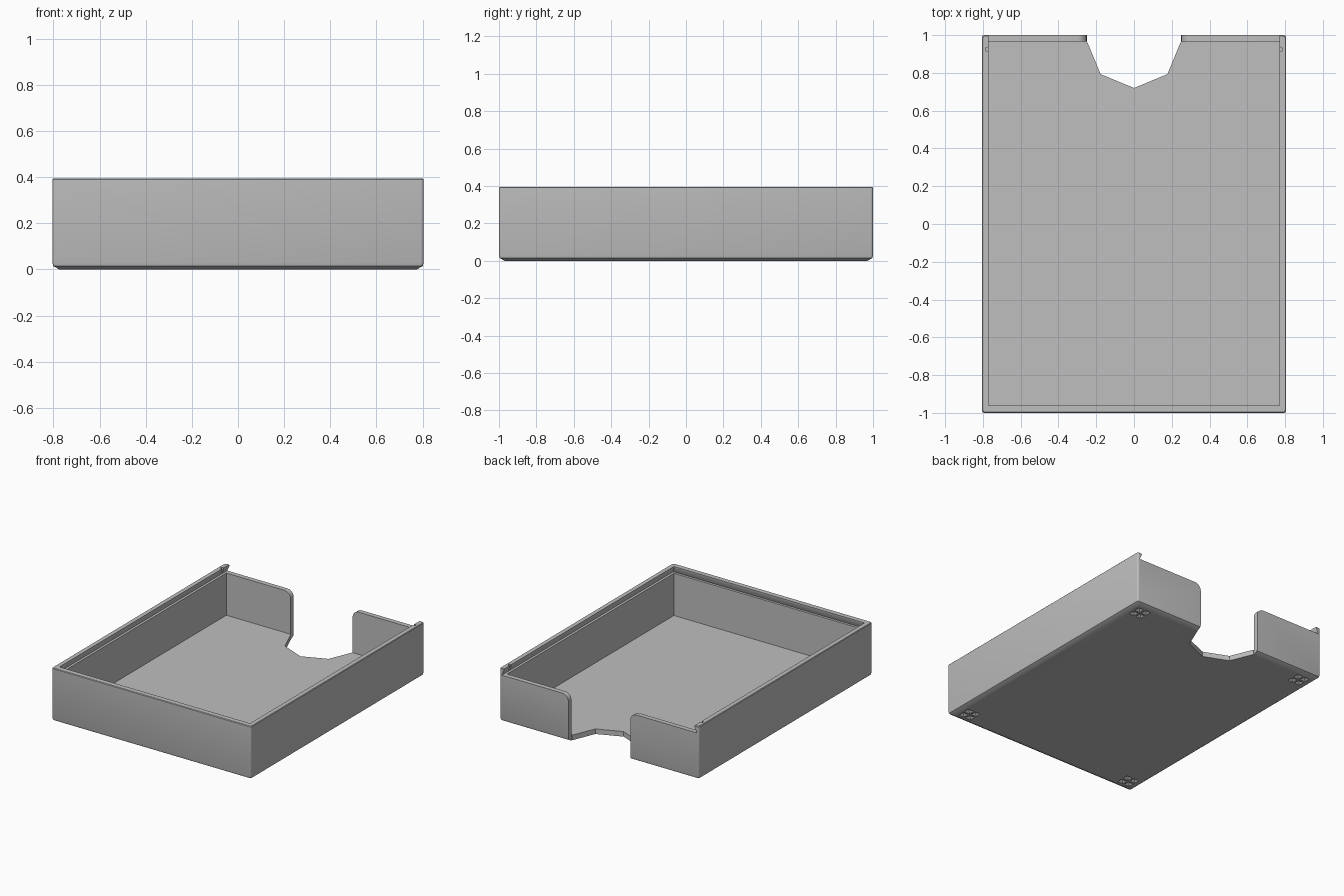
import bpy
import bmesh
from math import sin, cos, pi, radians
from mathutils import Matrix

cube = bpy.data.objects.get("Cube")
if cube:
    bpy.data.objects.remove(cube)

HALF_X, HALF_Y, TOP = 0.805, 1.0, 0.395
IN_X, IN_FRONT, IN_BACK = 0.77, -0.96, 0.965
FLOOR, LEDGE, LIP = 0.037, 0.345, 0.383
NOTCH = 0.25

grey = bpy.data.materials.new("light grey plastic")
grey.use_nodes = True
colour = (0.52, 0.52, 0.52, 1)
grey.diffuse_color = colour
grey.node_tree.nodes["Principled BSDF"].inputs["Base Color"].default_value = colour


def to_object(name, bm):
    bmesh.ops.recalc_face_normals(bm, faces=bm.faces)
    mesh = bpy.data.meshes.new(name)
    bm.to_mesh(mesh)
    bm.free()
    obj = bpy.data.objects.new(name, mesh)
    bpy.context.collection.objects.link(obj)
    return obj


def loft(name, loops):
    """Closed solid skinned through loops with equal point counts."""
    bm = bmesh.new()
    rings = [[bm.verts.new(p) for p in loop] for loop in loops]
    n = len(rings[0])
    for a, b in zip(rings, rings[1:]):
        for i in range(n):
            j = (i + 1) % n
            bm.faces.new((a[i], a[j], b[j], b[i]))
    bm.faces.new(rings[0])
    bm.faces.new(rings[-1])
    return to_object(name, bm)


def rect(x, front, back, z):
    return [(-x, front, z), (x, front, z), (x, back, z), (-x, back, z)]


def round_rect(inset, z, r=0.012, steps=4):
    pts = []
    for k, (sx, sy) in enumerate([(1, 1), (-1, 1), (-1, -1), (1, -1)]):
        for i in range(steps + 1):
            a = (k + i / steps) * pi / 2
            pts.append((sx * (HALF_X - inset - r) + r * cos(a),
                        sy * (HALF_Y - inset - r) + r * sin(a), z))
    return pts


def cut(body, cutter):
    cutter.hide_render = True
    mod = body.modifiers.new(cutter.name, 'BOOLEAN')
    mod.operation = 'DIFFERENCE'
    mod.solver = 'EXACT'
    mod.object = cutter
    bpy.context.view_layer.objects.active = body
    bpy.ops.object.modifier_apply(modifier=mod.name)
    bpy.data.objects.remove(cutter)


# Solid outer shell with softened bottom and rim
body = loft("tray", [round_rect(i, z) for i, z in
                     [(0.03, 0), (0.004, 0.015), (0, 0.03), (0, TOP - 0.004), (0.004, TOP)]])

# Interior
cut(body, loft("cavity", [rect(IN_X, IN_FRONT, IN_BACK, z) for z in (FLOOR, 0.36)]))

# Dovetail lid slot, open at the back
cut(body, loft("lid_slot", [rect(IN_X + d, IN_FRONT - d, 1.1, z)
                            for d, z in [(0.018, LEDGE), (0, LIP), (0, 0.5)]]))

# Eight-sided finger notch through the floor
cut(body, loft("finger_notch", [[(NOTCH * cos(i * pi / 4), 0.97 + NOTCH * sin(i * pi / 4), z)
                                 for i in range(8)] for z in (-0.1, 0.5)]))

# Opening in the back wall with rounded upper corners
r = 0.05
half = [(NOTCH, -0.1)]
for i in range(7):
    a = i * pi / 12
    half.append((NOTCH + r - r * cos(a), LEDGE - r + r * sin(a)))
half.append((NOTCH + r, 0.5))
outline = half + [(-x, z) for x, z in reversed(half)]
cut(body, loft("back_opening", [[(x, y, z) for x, z in outline] for y in (0.962, 1.1)]))

# Small round lid catches in the side lips
for side in (-1, 1):
    cut(body, loft("lid_catch", [[(side * 0.776 + 0.011 * cos(i * pi / 6),
                                   0.925 + 0.011 * sin(i * pi / 6), z)
                                  for i in range(12)] for z in (LEDGE + 0.005, 0.5)]))

# Four clusters of pyramid pits under the corners
bm = bmesh.new()
for sx in (-1, 1):
    for sy in (-1, 1):
        for dx in (-0.029, 0.029):
            for dy in (-0.029, 0.029):
                place = Matrix.Translation((sx * (HALF_X - 0.105) + dx,
                                            sy * (HALF_Y - 0.105) + dy, 0.005))
                bmesh.ops.create_cone(bm, cap_ends=True, segments=4, radius1=0.046,
                                      radius2=0, depth=0.03,
                                      matrix=place @ Matrix.Rotation(pi / 4, 4, 'Z'))
cut(body, to_object("foot_pits", bm))

# Finish
body.data.materials.clear()
body.data.materials.append(grey)
for face in body.data.polygons:
    face.material_index = 0
bpy.ops.object.select_all(action='DESELECT')
body.select_set(True)
bpy.context.view_layer.objects.active = body
bpy.ops.object.shade_smooth_by_angle(angle=radians(30))
